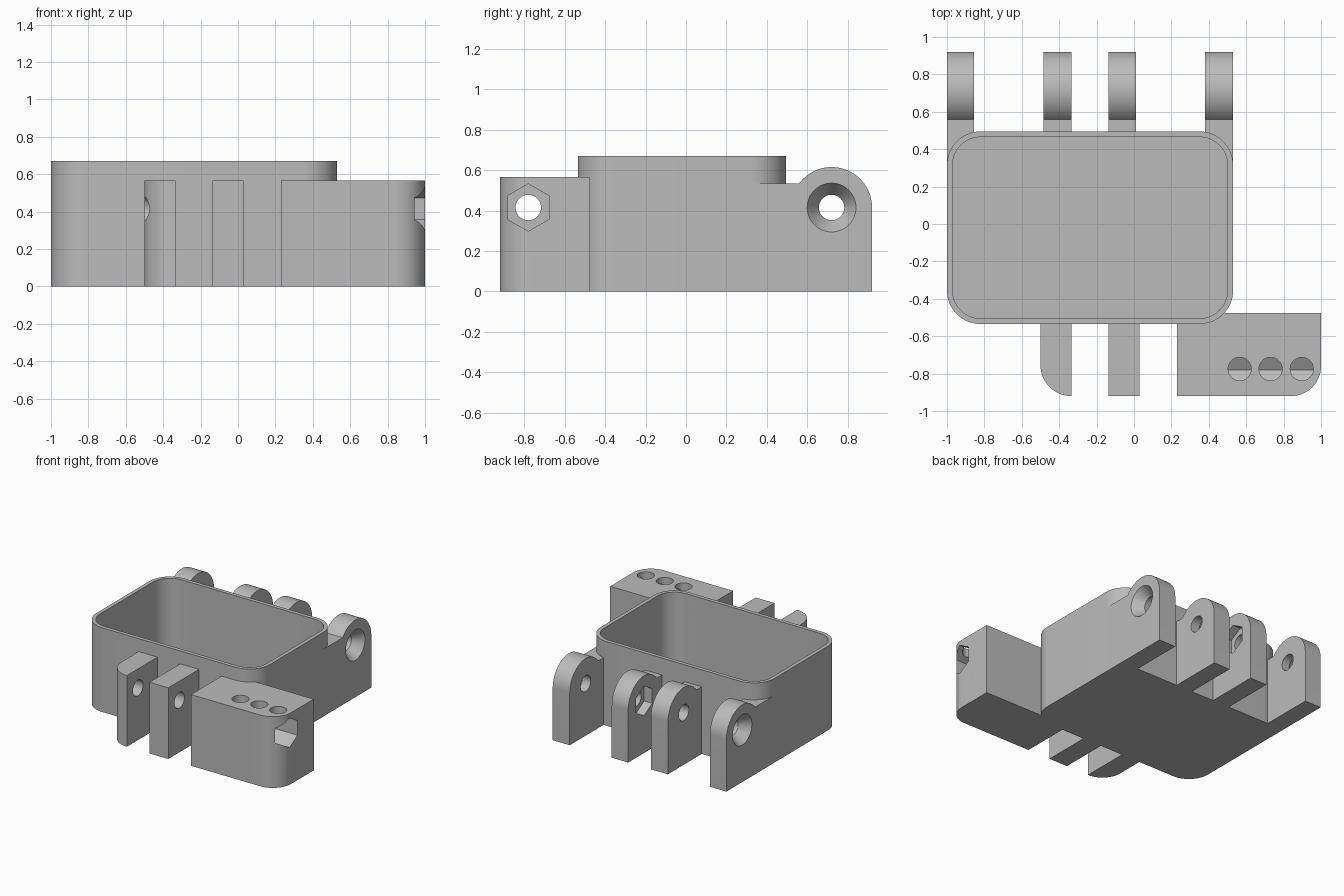
import bpy
import bmesh
from math import cos, sin, pi, radians
from mathutils import Matrix, Vector

cube = bpy.data.objects.get("Cube")
if cube:
    bpy.data.objects.remove(cube, do_unlink=True)

grey = bpy.data.materials.new("matte grey")
grey.use_nodes = True
grey.diffuse_color = (0.5, 0.5, 0.5, 1)
grey.node_tree.nodes["Principled BSDF"].inputs["Base Color"].default_value = (0.5, 0.5, 0.5, 1)

BOLT_Z = 0.415
HOLE_R = 0.063
HEX_R = 0.117
FRONT_BOLT_Y = -0.78
BACK_BOLT_Y = 0.72
LUG_R = 0.2


def make_object(name, bm):
    bmesh.ops.recalc_face_normals(bm, faces=bm.faces)
    mesh = bpy.data.meshes.new(name)
    bm.to_mesh(mesh)
    bm.free()
    ob = bpy.data.objects.new(name, mesh)
    bpy.context.collection.objects.link(ob)
    mesh.materials.append(grey)
    return ob


def extrude(name, points, direction):
    """Solid made by sweeping a flat outline along a direction."""
    bm = bmesh.new()
    face = bm.faces.new([bm.verts.new(p) for p in points])
    swept = bmesh.ops.extrude_face_region(bm, geom=[face])["geom"]
    verts = [v for v in swept if isinstance(v, bmesh.types.BMVert)]
    bmesh.ops.translate(bm, verts=verts, vec=Vector(direction))
    return make_object(name, bm)


def block(name, x0, x1, y0, y1, z0, z1, radii=(0, 0, 0, 0)):
    """Upright block; radii run front-left of plan, front-right, back-right, back-left."""
    corners = [(x0, y0, 1, 1), (x1, y0, -1, 1), (x1, y1, -1, -1), (x0, y1, 1, -1)]
    points = []
    for i, ((x, y, sx, sy), r) in enumerate(zip(corners, radii)):
        steps = 16 if r else 0
        for k in range(steps + 1):
            a = pi + i * pi / 2 + (k / steps * pi / 2 if steps else 0)
            points.append((x + sx * r + r * cos(a), y + sy * r + r * sin(a), z0))
    return extrude(name, points, (0, 0, z1 - z0))


def rod(x0, x1, y, r0, r1=None, sides=48):
    """Cutter along x; six sides give a hexagon with a point up."""
    bm = bmesh.new()
    place = Matrix.Translation(((x0 + x1) / 2, y, BOLT_Z)) @ Matrix.Rotation(pi / 2, 4, "Y")
    if sides == 6:
        place = place @ Matrix.Rotation(pi / 2, 4, "Z") @ Matrix.Rotation(pi / 2, 4, "Z")
    bmesh.ops.create_cone(bm, cap_ends=True, segments=sides, radius1=r0,
                          radius2=r0 if r1 is None else r1, depth=x1 - x0, matrix=place)
    if sides == 6 and max(v.co.z for v in bm.verts) < BOLT_Z + r0 * 0.99:
        bmesh.ops.rotate(bm, verts=bm.verts, cent=(0, y, BOLT_Z),
                         matrix=Matrix.Rotation(radians(30), 3, "X"))
    return make_object("cutter", bm)


def cut(ob, *cutters):
    for cutter in cutters:
        mod = ob.modifiers.new("cut", "BOOLEAN")
        mod.operation = "DIFFERENCE"
        mod.solver = "EXACT"
        mod.object = cutter
        bpy.context.view_layer.objects.active = ob
        bpy.ops.object.modifier_apply(modifier=mod.name)
        bpy.data.objects.remove(cutter, do_unlink=True)


def cavity():
    return block("cutter", -0.97, 0.5, -0.505, 0.465, 0.04, 0.9, [0.15] * 4)


parts = []

# Open tray
tray = block("tray", -1, 0.53, -0.535, 0.495, 0, 0.67, [0.18] * 4)
cut(tray, cavity())
parts.append(tray)


# Rear hinge lugs: flat shoulder, then a round head
def hinge_lug(name, x0, x1, y0):
    shoulder = 0.535
    start = pi - math_asin((shoulder - BOLT_Z) / LUG_R)
    outline = [(y0, 0), (y0, shoulder)]
    for k in range(33):
        a = start * (1 - k / 32)
        outline.append((BACK_BOLT_Y + LUG_R * cos(a), BOLT_Z + LUG_R * sin(a)))
    outline.append((BACK_BOLT_Y + LUG_R, 0))
    lug = extrude(name, [(x0, y, z) for y, z in outline], (x1 - x0, 0, 0))
    cut(lug, rod(x0 - 0.1, x1 + 0.1, BACK_BOLT_Y, HOLE_R))
    parts.append(lug)
    return lug


def math_asin(v):
    from math import asin
    return asin(v)


right_outer = hinge_lug("right_outer_hinge_lug", -1, -0.855, 0.32)
left_outer = hinge_lug("left_outer_hinge_lug", 0.38, 0.53, 0.32)
right_inner = hinge_lug("right_inner_hinge_lug", -0.485, -0.335, 0.48)
left_inner = hinge_lug("left_inner_hinge_lug", -0.135, 0.01, 0.48)

# Countersinks on the outer faces, nut pockets on the facing inner faces
cut(right_outer, cavity(), rod(-1.01, -0.92, BACK_BOLT_Y, 0.128, HOLE_R))
cut(left_outer, cavity(), rod(0.45, 0.54, BACK_BOLT_Y, HOLE_R, 0.128))
cut(right_inner, rod(-0.405, -0.3, BACK_BOLT_Y, HEX_R, sides=6))
cut(left_inner, rod(-0.17, -0.065, BACK_BOLT_Y, HEX_R, sides=6))

# Front latch lugs
for name, x0, x1, r in (("right_latch_lug", -0.5, -0.335, 0.165),
                        ("middle_latch_lug", -0.135, 0.03, 0)):
    lug = block(name, x0, x1, -0.92, -0.52, 0, 0.567, (r, 0, 0, 0))
    cut(lug, rod(x0 - 0.1, x1 + 0.1, FRONT_BOLT_Y, HOLE_R))
    parts.append(lug)

# Latch housing with bolt hole, hexagonal channel and three access holes
housing = block("latch_housing", 0.23, 1, -0.92, -0.475, 0, 0.567, (0, 0.16, 0, 0))
cut(housing, cavity(), rod(0.1, 0.6, FRONT_BOLT_Y, HOLE_R),
    rod(0.46, 1.1, FRONT_BOLT_Y, HEX_R, sides=6))
for x in (0.565, 0.73, 0.897):
    bm = bmesh.new()
    bmesh.ops.create_cone(bm, cap_ends=True, segments=32, radius1=0.062, radius2=0.062,
                          depth=0.3, matrix=Matrix.Translation((x, FRONT_BOLT_Y + 0.005, 0.56)))
    cut(housing, make_object("cutter", bm))
parts.append(housing)

# Smooth curves with crisp edges
bpy.ops.object.select_all(action="DESELECT")
for part in parts:
    part.select_set(True)
bpy.context.view_layer.objects.active = tray
bpy.ops.object.shade_smooth_by_angle(angle=radians(30))
